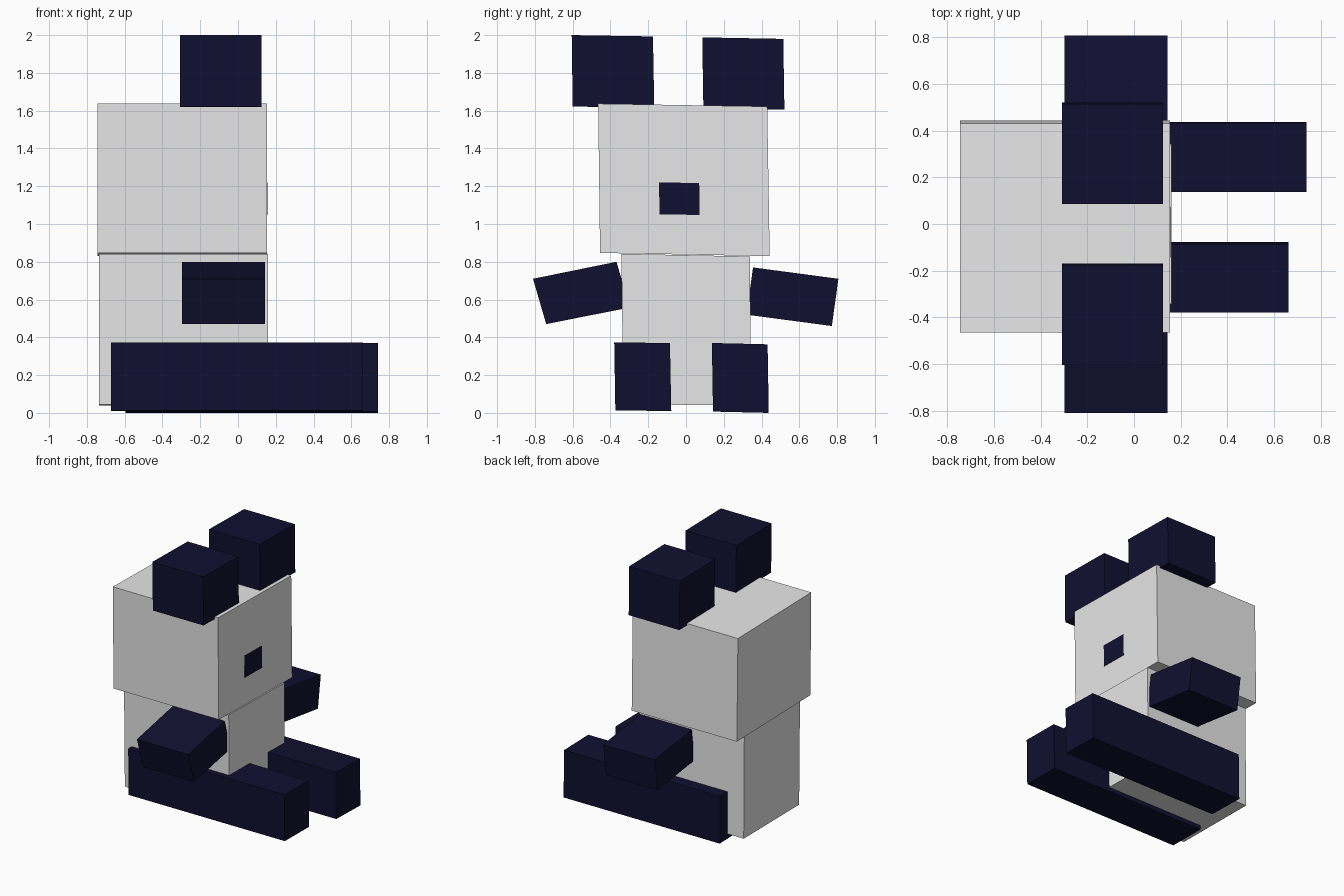
import bpy, bmesh

if "Cube" in bpy.data.objects:
    bpy.data.objects.remove(bpy.data.objects["Cube"])


def material(name, rgb):
    m = bpy.data.materials.new(name)
    m.diffuse_color = (*rgb, 1.0)
    m.use_nodes = True
    m.node_tree.nodes["Principled BSDF"].inputs["Base Color"].default_value = m.diffuse_color
    return m


PALE = material("pale grey", (0.8, 0.8, 0.8))
NAVY = material("dark navy", (0.005, 0.005, 0.03))


def block(name, section, x0, x1, mat):
    """Extrude a four-cornered (y, z) section from x0 to x1."""
    bm = bmesh.new()
    face = bm.faces.new([bm.verts.new((x0, y, z)) for y, z in section])
    ext = bmesh.ops.extrude_face_region(bm, geom=[face])
    moved = [v for v in ext["geom"] if isinstance(v, bmesh.types.BMVert)]
    bmesh.ops.translate(bm, verts=moved, vec=(x1 - x0, 0, 0))
    bmesh.ops.recalc_face_normals(bm, faces=bm.faces)
    me = bpy.data.meshes.new(name)
    bm.to_mesh(me)
    bm.free()
    me.materials.append(mat)
    ob = bpy.data.objects.new(name, me)
    bpy.context.collection.objects.link(ob)
    return ob


# Head and torso, both slightly tilted
block("head", [(-0.465, 1.637), (0.43, 1.622), (0.443, 0.83), (-0.455, 0.847)],
      -0.745, 0.154, PALE)
block("torso", [(-0.342, 0.842), (0.338, 0.828), (0.345, 0.04), (-0.332, 0.045)],
      -0.735, 0.16, PALE)

# Nose plate on the face
block("nose", [(-0.143, 1.22), (0.07, 1.217), (0.072, 1.048), (-0.14, 1.051)],
      0.150, 0.157, NAVY)

# Ears
block("ear_right", [(-0.605, 2.0), (-0.175, 1.993), (-0.168, 1.615), (-0.6, 1.622)],
      -0.308, 0.125, NAVY)
block("ear_left", [(0.086, 1.988), (0.515, 1.98), (0.521, 1.605), (0.092, 1.614)],
      -0.308, 0.125, NAVY)

# Arms, sloping outward and down
block("arm_right", [(-0.81, 0.71), (-0.368, 0.8), (-0.298, 0.558), (-0.74, 0.47)],
      -0.297, 0.143, NAVY)
block("arm_left", [(0.355, 0.77), (0.807, 0.71), (0.772, 0.46), (0.32, 0.52)],
      -0.297, 0.143, NAVY)

# Legs, stretched forward along the ground
block("leg_right", [(-0.38, 0.373), (-0.085, 0.37), (-0.078, 0.01), (-0.374, 0.013)],
      -0.673, 0.662, NAVY)
block("leg_left", [(0.137, 0.37), (0.432, 0.363), (0.438, 0.0), (0.143, 0.007)],
      -0.595, 0.74, NAVY)
